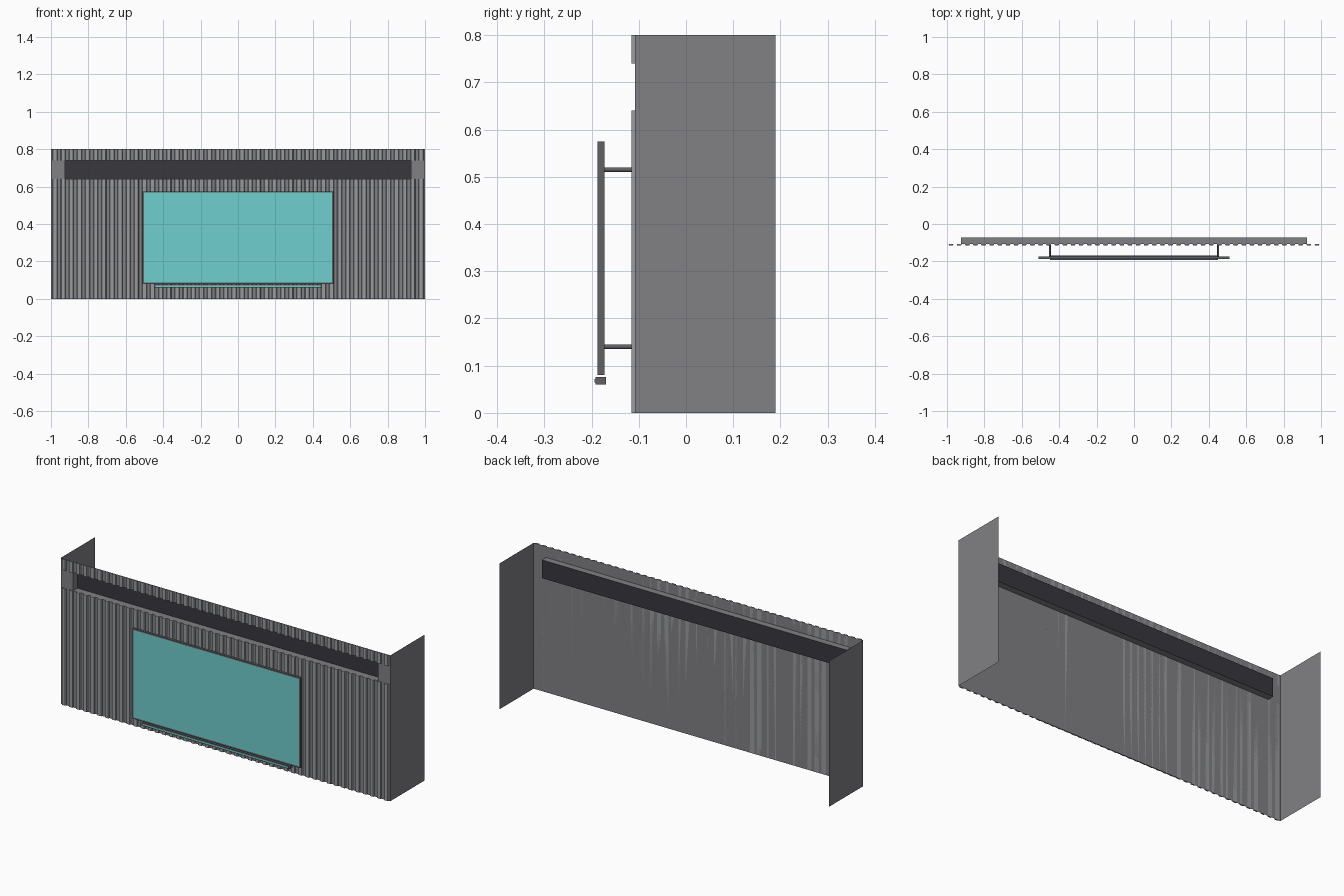
import bpy, bmesh, math
from mathutils import Matrix

if "Cube" in bpy.data.objects:
    bpy.data.objects.remove(bpy.data.objects["Cube"])


def material(name, rgb):
    m = bpy.data.materials.new(name)
    m.diffuse_color = (*rgb, 1)
    m.use_nodes = True
    m.node_tree.nodes["Principled BSDF"].inputs["Base Color"].default_value = m.diffuse_color
    return m


GREY = material("wall grey", (0.22, 0.22, 0.235))
LIGHT = material("batten grey", (0.32, 0.33, 0.345))
DARK = material("recess charcoal", (0.04, 0.038, 0.047))
FRAME = material("frame grey", (0.12, 0.115, 0.125))
CYAN = material("screen cyan", (0.16, 0.62, 0.62))


def finish(name, bm, *mats):
    me = bpy.data.meshes.new(name)
    bm.to_mesh(me)
    bm.free()
    ob = bpy.data.objects.new(name, me)
    bpy.context.collection.objects.link(ob)
    for m in mats:
        me.materials.append(m)
    return ob


def quad(bm, pts, mat=0):
    f = bm.faces.new([bm.verts.new(p) for p in pts])
    f.material_index = mat
    return f


def box(name, x, y, z, mat):
    bm = bmesh.new()
    size = (x[1] - x[0], y[1] - y[0], z[1] - z[0])
    mid = (sum(x) / 2, sum(y) / 2, sum(z) / 2)
    bmesh.ops.create_cube(bm, size=1, matrix=Matrix.Translation(mid) @ Matrix.Diagonal((*size, 1)))
    return finish(name, bm, mat)


Y_WALL, Y_BACK, Y_BATTEN = -0.108, 0.19, -0.115
SLOT_X, SLOT_Z0, SLOT_Z1, SLOT_Y = 0.925, 0.64, 0.74, -0.072

# Thin side walls
for side, s in (("left", -1), ("right", 1)):
    bm = bmesh.new()
    pts = [(s, Y_WALL, 0), (s, Y_BACK, 0), (s, Y_BACK, 0.8), (s, Y_WALL, 0.8)]
    quad(bm, pts if s > 0 else pts[::-1])
    finish(side + "_side_wall", bm, GREY)

# Front wall around the slot
bm = bmesh.new()
for x0, x1, z0, z1 in ((-1, 1, 0, SLOT_Z0), (-1, 1, SLOT_Z1, 0.8),
                       (-1, -SLOT_X, SLOT_Z0, SLOT_Z1), (SLOT_X, 1, SLOT_Z0, SLOT_Z1)):
    quad(bm, [(x0, Y_WALL, z0), (x1, Y_WALL, z0), (x1, Y_WALL, z1), (x0, Y_WALL, z1)])
finish("front_wall", bm, GREY)

# Recessed slot: open at the front, dark at the back
bm = bmesh.new()
bmesh.ops.create_cube(bm, size=1, matrix=Matrix.Translation(
    (0, (Y_WALL + SLOT_Y) / 2, (SLOT_Z0 + SLOT_Z1) / 2))
    @ Matrix.Diagonal((2 * SLOT_X, SLOT_Y - Y_WALL, SLOT_Z1 - SLOT_Z0, 1)))
bm.normal_update()
bmesh.ops.delete(bm, geom=[f for f in bm.faces if f.normal.y < -0.5], context='FACES')
bmesh.ops.reverse_faces(bm, faces=bm.faces[:])
for f in bm.faces:
    f.material_index = 1 if abs(f.normal.y) > 0.5 else 0
finish("slot_recess", bm, GREY, DARK)

# Vertical battens with sloped flanks, below and above the slot
COUNT = 46
PITCH = 2 / COUNT
for name, z0, z1 in (("lower_battens", 0, SLOT_Z0), ("upper_battens", SLOT_Z1, 0.8)):
    bm = bmesh.new()
    for i in range(COUNT):
        c = -1 + PITCH * (i + 0.5)
        profile = [(c - 0.013, Y_WALL), (c - 0.010, Y_BATTEN),
                   (c + 0.010, Y_BATTEN), (c + 0.013, Y_WALL)]
        f = quad(bm, [(x, y, z0) for x, y in profile])
        ext = bmesh.ops.extrude_face_region(bm, geom=[f])["geom"]
        bmesh.ops.translate(bm, vec=(0, 0, z1 - z0),
                            verts=[v for v in ext if isinstance(v, bmesh.types.BMVert)])
    bmesh.ops.recalc_face_normals(bm, faces=bm.faces[:])
    finish(name, bm, LIGHT)

# Display board with inset cyan front
bm = bmesh.new()
bmesh.ops.create_cube(bm, size=1, matrix=Matrix.Translation((0, -0.18, 0.3275))
                      @ Matrix.Diagonal((1.02, 0.014, 0.495, 1)))
bm.normal_update()
front = [f for f in bm.faces if f.normal.y < -0.5]
bmesh.ops.inset_region(bm, faces=front, thickness=0.011)
front[0].material_index = 1
finish("display_board", bm, FRAME, CYAN)

# Tray under the board, with a cyan strip
box("tray", (-0.45, 0.45), (-0.192, -0.169), (0.06, 0.076), FRAME)
box("tray_strip", (-0.44, 0.44), (-0.1935, -0.192), (0.064, 0.072), CYAN)

# Round mounting struts
for side, x in (("left", -0.45), ("right", 0.45)):
    for level, z in (("lower", 0.14), ("upper", 0.515)):
        bm = bmesh.new()
        bmesh.ops.create_cone(bm, cap_ends=True, segments=12, radius1=0.005, radius2=0.005,
                              depth=0.067, matrix=Matrix.Translation((x, -0.1415, z))
                              @ Matrix.Rotation(math.pi / 2, 4, 'X'))
        ob = finish(f"{level}_{side}_strut", bm, FRAME)
        for p in ob.data.polygons:
            p.use_smooth = len(p.vertices) == 4
